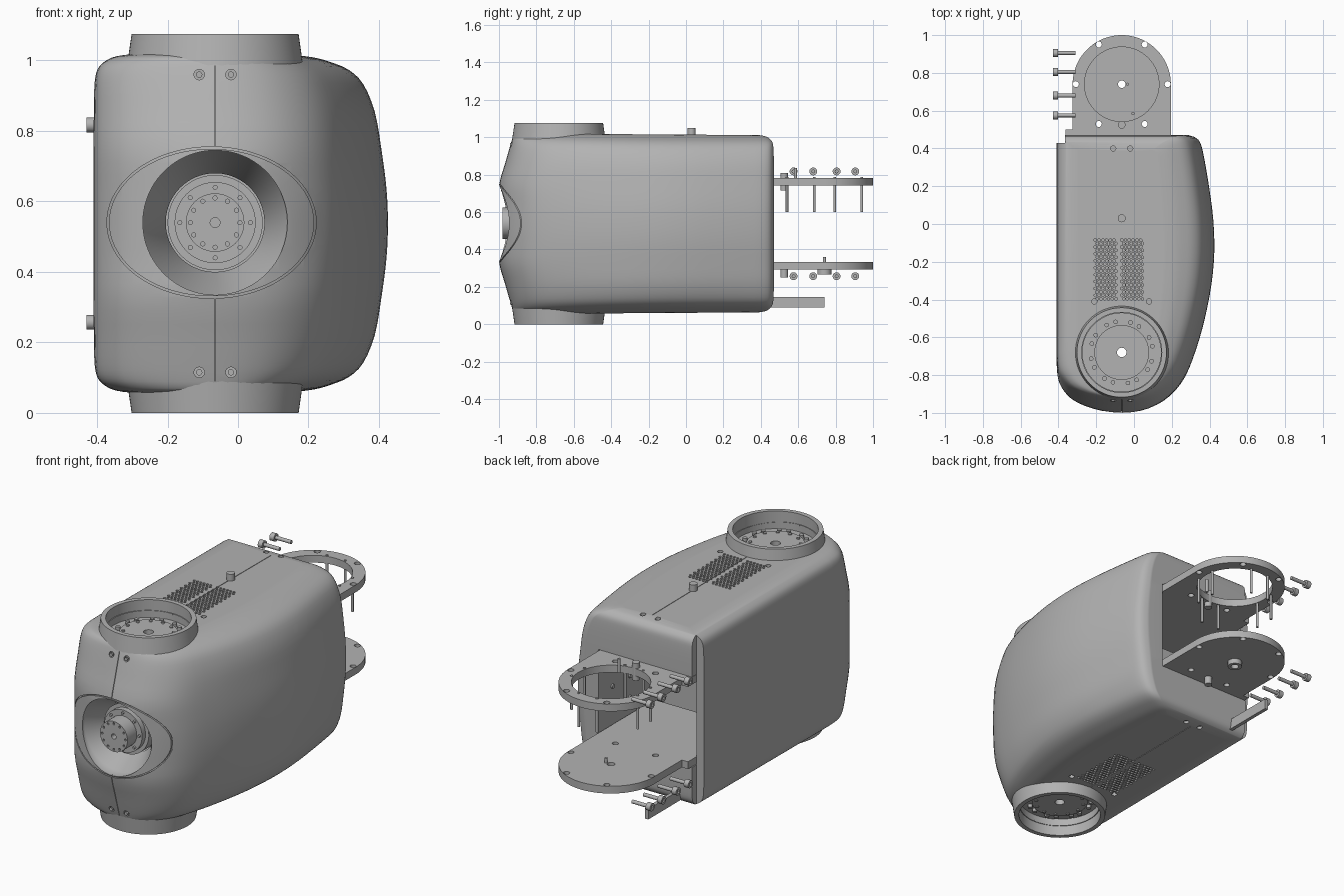
import bpy, bmesh, math
from mathutils import Vector

if "Cube" in bpy.data.objects:
    bpy.data.objects.remove(bpy.data.objects["Cube"])

grey = bpy.data.materials.new("plain grey")
grey.use_nodes = True
grey.diffuse_color = (0.45, 0.45, 0.45, 1)
grey.node_tree.nodes["Principled BSDF"].inputs["Base Color"].default_value = (0.45, 0.45, 0.45, 1)

CX, JY, PY, MZ = -0.065, -0.68, 0.74, 0.5375   # seam, joint, plate centre, mid height


def finish(bm, name):
    bmesh.ops.recalc_face_normals(bm, faces=bm.faces)
    mesh = bpy.data.meshes.new(name)
    bm.to_mesh(mesh)
    bm.free()
    mesh.materials.append(grey)
    obj = bpy.data.objects.new(name, mesh)
    bpy.context.collection.objects.link(obj)
    return obj


def rods(name, spots, lo, hi, r, r2=None, axis="z", seg=24):
    """Cylinders or cones along an axis, one at each spot."""
    bm = bmesh.new()
    for a, b in spots:
        made = bmesh.ops.create_cone(bm, cap_ends=True, segments=seg, radius1=r,
                                     radius2=r if r2 is None else r2, depth=hi - lo)
        for v in made["verts"]:
            u, w, t = v.co.x + a, v.co.y + b, v.co.z + (lo + hi) / 2
            v.co = {"z": (u, w, t), "y": (u, t, w), "x": (t, u, w)}[axis]
    return finish(bm, name)


def box(name, lo, hi):
    bm = bmesh.new()
    for v in bmesh.ops.create_cube(bm, size=1)["verts"]:
        v.co = [(l + h) / 2 + c * (h - l) for l, h, c in zip(lo, hi, v.co)]
    return finish(bm, name)


def loft(name, rings):
    """Closed skin through rings of points, capped at both ends."""
    bm = bmesh.new()
    rings = [[bm.verts.new(p) for p in ring] for ring in rings]
    for low, high in zip(rings, rings[1:]):
        for i in range(len(low)):
            j = (i + 1) % len(low)
            bm.faces.new((low[i], low[j], high[j], high[i]))
    bm.faces.new(rings[0][::-1])
    bm.faces.new(rings[-1])
    return finish(bm, name)


def smooth(points):
    """Finer points on a curve through the given ones."""
    out = []
    for i in range(len(points) - 1):
        a, b, c, d = (points[min(max(k, 0), len(points) - 1)] for k in range(i - 1, i + 3))
        for t in (0, 1 / 3, 2 / 3):
            out.append(0.5 * (2 * b + (c - a) * t + (2 * a - 5 * b + 4 * c - d) * t * t
                              + (3 * b - a - 3 * c + d) * t ** 3))
    return out + [points[-1]]


def volume(mesh):
    bm = bmesh.new()
    bm.from_mesh(mesh)
    result = bm.calc_volume(signed=True)
    bm.free()
    return result


def cut(target, *cutters, least=.02):
    """Subtract cutters, taking the first solver that leaves a sound part."""
    for cutter in cutters:
        cutter.hide_render = True
        before = target.data.copy()
        whole = volume(before)
        for solver in ("EXACT", "MANIFOLD", "FLOAT"):
            mod = target.modifiers.new("cut", "BOOLEAN")
            mod.operation, mod.solver, mod.object = "DIFFERENCE", solver, cutter
            bpy.context.view_layer.objects.active = target
            bpy.ops.object.modifier_apply(modifier=mod.name)
            if least * whole < volume(target.data) < whole:
                break
            target.data = before.copy()
        bpy.data.objects.remove(cutter)


def circle(x, y, r, n, start=0.0):
    return [(x + r * math.cos(start + math.tau * i / n),
             y + r * math.sin(start + math.tau * i / n)) for i in range(n)]


# Housing: plan outline lofted through layers that pull in towards top and bottom
curve = [(-.41, -.72), (-.405, -.80), (-.385, -.86), (-.33, -.925), (-.22, -.975), (-.065, -1),
         (.08, -.975), (.19, -.91), (.27, -.81), (.33, -.66), (.375, -.5), (.41, -.32),
         (.425, -.15), (.42, .02), (.40, .18), (.375, .33), (.355, .42), (.33, .455), (.29, .47)]
outline = [Vector((-.41, .47))] + smooth([Vector(p) for p in curve])

# height from the middle, then inset at right, left, front, back
layers = [(0, 0, 0, 0, 0), (.1, .004, 0, 0, 0), (.21, .018, 0, .001, 0), (.32, .037, .001, .032, 0),
          (.40, .07, .003, .055, .002), (.44, .11, .012, .067, .007), (.462, .16, .033, .075, .022),
          (.476, .21, .065, .087, .045), (.4825, .27, .115, .12, .08)]
layers = smooth([Vector((-l[0],) + l[1:]) for l in layers[:0:-1]] + [Vector(l) for l in layers])

rings = []
for h, right, left, front, back in layers:
    ring = []
    for p in outline:
        dx, dy = p.x - CX, p.y + .3
        x = CX + dx * (1 - (right / .49 if dx > 0 else left / .345))
        y = -.3 + dy * (1 - (back / .77 if dy > 0 else front / .7))
        ring.append((x, y, MZ + h * (1 - .014 * (y + .9))))
    rings.append(ring)
body = loft("housing", rings)


def skin_only(cutter):
    """Trim a cutter so that it only scores the housing surface."""
    core = body.copy()
    core.data = body.data.copy()
    bpy.context.collection.objects.link(core)
    pivot = Vector((0, -.25, MZ))
    for v in core.data.vertices:
        v.co = pivot + (v.co - pivot) * .988
    cut(cutter, core)
    return cutter


def oval(name, a, b, lo, hi):
    obj = rods(name, [(0, 0)], lo, hi, 1, axis="y", seg=90)
    for v in obj.data.vertices:
        v.co.x, v.co.z = v.co.x * a - .075, v.co.z * b + .54
    return obj


seam = skin_only(box("seam_cutter", (CX - .0015, -1.2, -.1), (CX + .0015, .38, 1.2)))
rim = oval("rim_cutter", .297, .215, -1.1, -.7)
cut(rim, oval("rim_inside", .291, .209, -1.2, -.6))
skin_only(rim)

# Front bore with a tapered wall, and the rear opening
hub = [(CX, .54)]
bore = loft("bore", [[(x, y, z) for x, z in circle(CX, .54, r, 72, .03)] for y, r in
                     ((-1.1, .205), (-.94, .205), (-.83, .14), (-.72, .14))])
cut(body, bore,
    box("opening", (-.365, -.05, .29), (.2, .7, .785)),
    box("notch", (-.6, .43, -.1), (-.364, .71, 1.2)), least=.6)

# Joint wells, screw recesses and vents, top and bottom
vents = []
for row in range(18):
    for col in range(13):
        x = -.205 + .02 * col + (.01 if row % 2 else 0)
        if abs(x + .083) > .009:
            vents.append((x, -.085 - .0183 * row))
caps = [(-.11, .4), (-.02, .4), (-.21, -.41), (.08, -.41)]
joint = [(CX, JY)]
for lo, hi, well_lo, well_hi in ((.97, 1.1, .98, 1.1), (-.05, .105, -.05, .095)):
    cut(body,
        rods("joint_well", joint, well_lo, well_hi, .208, seg=64),
        rods("cap_cutter", caps, lo + .025 * (lo > 0), hi - .025 * (lo < 0), .014, seg=16),
        rods("vent_cutter", vents, lo, hi, .0075, seg=6), least=.6)
front_screws = [(CX + s * .045, z) for s in (-1, 1) for z in (.96, .115)]
cut(body, rods("axle_cutter", joint, -.2, 1.3, .025),
    rods("screw_cutter", front_screws, -1.1, -.92, .015, axis="y", seg=16), seam, rim, least=.6)
rods("front_screw", front_screws, -.94, -.93, .009, axis="y", seg=12)

# Collars and joint discs, mirrored top and bottom
for side, s in (("top", 1), ("bottom", -1)):
    def span(name, spots, lo, hi, r, r2=None, seg=24):
        if s > 0:
            return rods(name, spots, lo, hi, r, r2, seg=seg)
        return rods(name, spots, 1.075 - hi, 1.075 - lo, r if r2 is None else r2, r, seg=seg)
    collar = span(side + "_collar", joint, .985, 1.075, .25, .237, seg=80)
    cut(collar, span("collar_bore", joint, .9, 1.2, .212, seg=80))
    disc = span(side + "_joint_disc", joint, .97, .998, .145, seg=64)
    cut(disc, span("disc_bore", joint, .8, 1.1, .025))
    span(side + "_disc_bolts", circle(CX, JY, .125, 12), .99, 1.004, .009, seg=12)
    span(side + "_joint_bolts", circle(CX, JY, .165, 8, .2) + circle(CX, JY, .165, 8, .5),
         .97, .998, .012, seg=12)
rods("top_pin", [(CX, .03)], .98, 1.05, .021)

# Front hub
rods("hub_base", hub, -.87, -.71, .135, axis="y", seg=48)
rods("hub_flange", hub, -.9, -.86, .115, axis="y", seg=48)
drum = rods("hub_drum", hub, -.98, -.89, .083, axis="y", seg=48)
cut(drum, rods("drum_hole", hub, -1.1, -.95, .014, axis="y"),
    rods("drum_bolt_holes", circle(CX, .54, .07, 12), -1.1, -.965, .006, axis="y", seg=10))
rods("flange_bolts", circle(CX, .54, .1, 8), -.91, -.89, .007, axis="y", seg=12)


# Rear bracket plates
def plate(name, lo, hi):
    shape = [(CX + .26, 0)]
    shape += [(CX + .26 * math.cos(a), PY + .26 * math.sin(a))
              for a in (math.pi * i / 40 for i in range(41))]
    shape.append((CX - .26, 0))
    obj = loft(name, [[(x, y, z) for x, y in shape] for z in (lo, hi)])
    cut(obj, rods("plate_holes", circle(CX, PY, .243, 6), lo - .1, hi + .1, .016, seg=16))
    return obj


upper = plate("upper_ring_plate", .742, .782)
cut(upper, rods("ring_bore", [(CX, PY)], .6, .9, .197, seg=64))
lower = plate("lower_plate", .293, .333)
cut(lower, rods("centre_hole", [(CX, PY)], .2, .4, .02))
boss = rods("lower_plate_boss", [(CX, PY)], .265, .3, .037)
cut(boss, rods("boss_hole", [(CX, PY)], .2, .4, .02))
for name, z in (("upper", .742), ("lower", .293)):
    box(name + "_plate_tab", (-.362, .1, z), (-.32, .5, z + .04))

# Rods, dowels and side screws on the plates
rods("ring_rods", [(CX + dx, PY + dy) for a, b in ((.055, .2), (.2, .055))
                   for dx in (-a, a) for dy in (-b, b)], .6, .786, .007, seg=12)
rods("upper_dowel", [(CX, .525)], .715, .81, .02)
rods("upper_pin", [(-.005, .585)], .76, .835, .008, seg=12)
rods("lower_dowel", [(CX, .525)], .25, .3, .02)
rods("lower_pin", [(CX + .03, PY)], .33, .36, .008, seg=12)
side_screws = [(y, z) for y in (.575, .68, .805, .905) for z in (.817, .257)]
heads = rods("side_screw_heads", side_screws, -.43, -.403, .021, axis="x", seg=20)
cut(heads, rods("socket_cutter", side_screws, -.5, -.418, .01, axis="x", seg=6))
rods("side_screw_shafts", side_screws, -.404, -.31, .01, axis="x", seg=16)

# Parts inside and below the rear opening
box("cable_fin", (-.29, .3, .09), (-.27, .74, .147))
box("inner_block", (-.3, -.06, .4), (.1, .12, .66))
rods("inner_wall_bolts", [(y, z) for y in (.2, .35) for z in (.42, .54, .66)],
     .192, .21, .012, axis="x", seg=12)

# Smooth shading with crisp edges
bpy.ops.object.select_all(action="DESELECT")
for obj in bpy.context.collection.objects:
    if obj.type == "MESH" and grey.name in obj.data.materials:
        obj.select_set(True)
        bpy.context.view_layer.objects.active = obj
bpy.ops.object.shade_smooth_by_angle(angle=math.radians(32))
body.modifiers.new("even_shading", "WEIGHTED_NORMAL").keep_sharp = True
